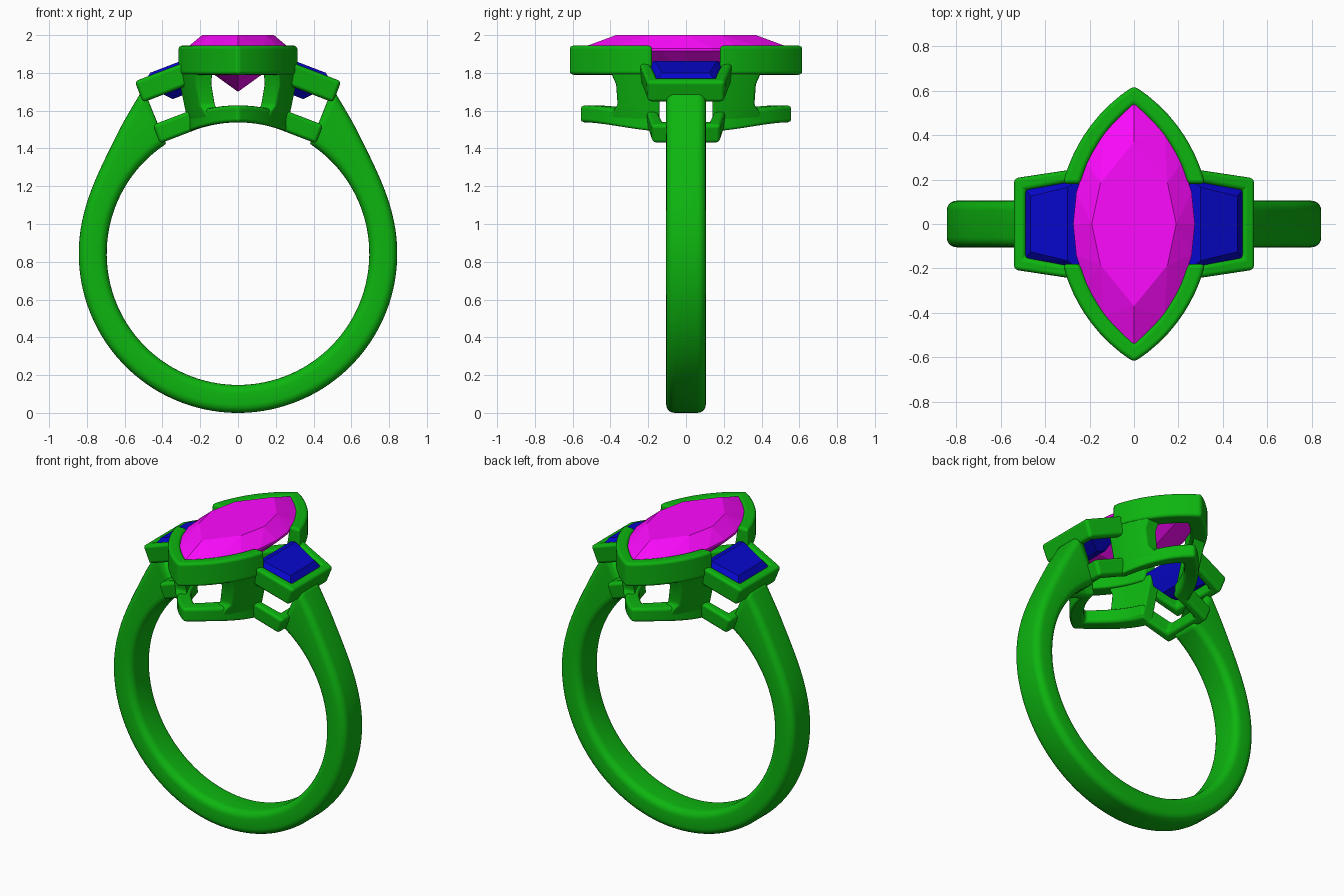
import bpy, bmesh
from math import sin, cos, sqrt, radians

if "Cube" in bpy.data.objects:
    bpy.data.objects.remove(bpy.data.objects["Cube"])

CZ, RI = 0.843, 0.695            # finger hole centre height and radius
TILT = radians(21)               # slope of the side settings


def material(name, rgb):
    m = bpy.data.materials.new(name)
    m.diffuse_color = (*rgb, 1)
    m.use_nodes = True
    m.node_tree.nodes["Principled BSDF"].inputs["Base Color"].default_value = m.diffuse_color
    return m


METAL = material("green_metal", (0.004, 0.46, 0.005))
PINK = material("magenta_gem", (1.0, 0.003, 1.0))
BLUE = material("blue_gem", (0.002, 0.002, 0.6))


def finish(name, bm, mat, smooth=True, mirror="", bevel=0):
    bmesh.ops.recalc_face_normals(bm, faces=bm.faces)
    for f in bm.faces:
        f.smooth = smooth
    me = bpy.data.meshes.new(name)
    bm.to_mesh(me)
    bm.free()
    me.materials.append(mat)
    ob = bpy.data.objects.new(name, me)
    bpy.context.collection.objects.link(ob)
    if bevel:
        b = ob.modifiers.new("Bevel", "BEVEL")
        b.width, b.segments = bevel, 3
        b.limit_method, b.angle_limit = "ANGLE", radians(35)
        b.harden_normals = True
    if mirror:
        m = ob.modifiers.new("Mirror", "MIRROR")
        m.use_axis = ("x" in mirror, "y" in mirror, False)
        m.use_mirror_merge = False
    return ob


def loft(name, sections, mirror="", bevel=0.02):
    """Skin a list of equal-sized rings and cap both ends."""
    bm = bmesh.new()
    rings = [[bm.verts.new(p) for p in s] for s in sections]
    n = len(rings[0])
    for a, b in zip(rings, rings[1:]):
        for i in range(n):
            bm.faces.new((a[i], a[(i + 1) % n], b[(i + 1) % n], b[i]))
    bm.faces.new(rings[0])
    bm.faces.new(rings[-1])
    return finish(name, bm, METAL, True, mirror, bevel)


def hull(name, points, mat, mirror=""):
    """Faceted stone as the convex hull of its corner points."""
    bm = bmesh.new()
    for p in points:
        bm.verts.new(p)
    res = bmesh.ops.convex_hull(bm, input=bm.verts)
    junk = [g for g in res["geom_interior"] if isinstance(g, bmesh.types.BMVert)]
    bmesh.ops.delete(bm, geom=junk, context="VERTS")
    bmesh.ops.dissolve_limit(bm, angle_limit=radians(1), verts=bm.verts, edges=bm.edges)
    return finish(name, bm, mat, False, mirror)


def arc_x(y, hw, hl):
    """Half width of a pointed oval at y."""
    r = (hw * hw + hl * hl) / (2 * hw)
    return sqrt(r * r - y * y) - (r - hw)


def finger_z(x, r):
    return CZ + sqrt(r * r - x * x)


def local(u, v, w):
    """Tilted frame of the right-hand side setting."""
    return (0.30 + u * cos(TILT) + w * sin(TILT), v,
            1.85 - u * sin(TILT) + w * cos(TILT))


# shank: rounded-rectangle section swept round the finger, thickening to the shoulders
def shank_section(deg):
    th = abs(deg)
    side = 1 if deg > 0 else -1
    ro = 0.843 + 0.16 * (max(0, 85 - th) / 53) ** 3.6
    skew = 3.5 * max(0, (42 - th) / 10.5)      # ends lean in under the side bezels
    mid, h, c = (RI + ro) / 2, (ro - RI) / 2, 0.045
    pts = []
    for k, (sx, sy) in enumerate(((1, 1), (-1, 1), (-1, -1), (1, -1))):
        for j in range(6):
            a = radians(90 * k + 18 * j)
            r = mid + sx * (h - c) + c * cos(a)
            y = sy * (0.105 - c) + c * sin(a)
            t = radians(side * (th + skew * (0.5 - (r - RI) / (ro - RI))))
            pts.append((r * sin(t), y, CZ + r * cos(t)))
    return pts


N = 120
START = 31.5
angles = [START + (360 - 2 * START) * i / N for i in range(N + 1)]
loft("shank", [shank_section(a if a <= 180 else a - 360) for a in angles], bevel=0)


# pointed rims of the centre setting, one V at the front mirrored to the back
def v_rim(name, y0, outer, inner_top, inner_low, z_low, z_top):
    def at(s, size, sgn, zf):
        y = y0 + (size[1] - y0) * s
        x = arc_x(y, *size) if s < 1 else 0
        return (sgn * x, -y, zf(x))
    path = [(i / 10, 1) for i in range(11)] + [(i / 10, -1) for i in range(9, -1, -1)]
    secs = [[at(s, outer, g, z_low), at(s, outer, g, z_top),
             at(s, inner_top, g, z_top), at(s, inner_low, g, z_low)] for s, g in path]
    loft(name, secs, "y")


v_rim("centre_bezel", 0.18, (0.343, 0.622), (0.268, 0.538), (0.245, 0.49),
      lambda x: 1.79, lambda x: 1.945)
v_rim("centre_lower_rail", 0.14, (0.285, 0.565), (0.205, 0.45), (0.205, 0.45),
      lambda x: finger_z(x, RI), lambda x: finger_z(x, RI + 0.09))


# four curved struts joining the centre rims, flared at both ends
def strut_section(z, y1):
    t = (z - 1.55) / 0.25
    hw, hl = 0.285 + 0.05 * t, 0.565 + 0.053 * t
    pts = []
    for inset, order in ((0, range(6)), (1, range(5, -1, -1))):
        for i in order:
            y = 0.14 + (y1 - 0.14) * i / 5
            x = arc_x(y, hw - 0.075 * inset, hl - 0.085 * inset)
            pts.append((x, y, max(z, finger_z(x, RI + 0.01)) if z < 1.53 else z))
    return pts


loft("centre_struts", [strut_section(*k) for k in
                       ((1.49, 0.40), (1.59, 0.39), (1.63, 0.362), (1.74, 0.37),
                        (1.785, 0.39), (1.83, 0.40))], "xy", 0.012)


# U-shaped rails of the side settings
def u_rail(name, u0, u1, v0, v1, t, w_low, w_top):
    def sec(uo, vo, ui, vi):
        return [local(uo, vo, w_top), local(ui, vi, w_top),
                local(ui, vi * 0.97, w_low), local(uo, vo * 0.97, w_low)]
    loft(name, [sec(u0, v0, u0, v0 - t), sec(u1, v1, u1 - t, v1 - t),
                sec(u1, -v1, u1 - t, t - v1), sec(u0, -v0, u0, t - v0)], "x")


u_rail("side_bezels", -0.04, 0.264, 0.25, 0.207, 0.056, -0.12, 0)
u_rail("side_lower_rails", 0.04, 0.258, 0.21, 0.183, 0.06, -0.355, -0.25)


# centre stone: crown, girdle and pavilion
def oval(hw, hl, z, k):
    pts = []
    for i in range(k + 1):
        y = -hl + 2 * hl * i / k
        x = arc_x(y, hw, hl)
        pts += [(x, y, z), (-x, y, z)] if 0 < i < k else [(0, y, z)]
    return pts


hull("centre_stone", oval(0.274, 0.56, 1.915, 8) + oval(0.274, 0.56, 1.93, 8)
     + oval(0.19, 0.37, 2.0, 4) + oval(0.16, 0.30, 1.815, 4) + [(0, 0, 1.70)], PINK)


# tapered step-cut side stones
def step(u0, u1, v0, v1, w):
    return [local(u, s * v, w) for u, v in ((u0, v0), (u1, v1)) for s in (1, -1)]


hull("side_stones", step(-0.045, 0.212, 0.2, 0.157, -0.035) + step(-0.045, 0.212, 0.2, 0.157, -0.02)
     + step(-0.005, 0.172, 0.165, 0.125, 0.013) + step(0.0, 0.165, 0.15, 0.115, -0.10)
     + step(0.05, 0.11, 0.08, 0.07, -0.16), BLUE, "x")
